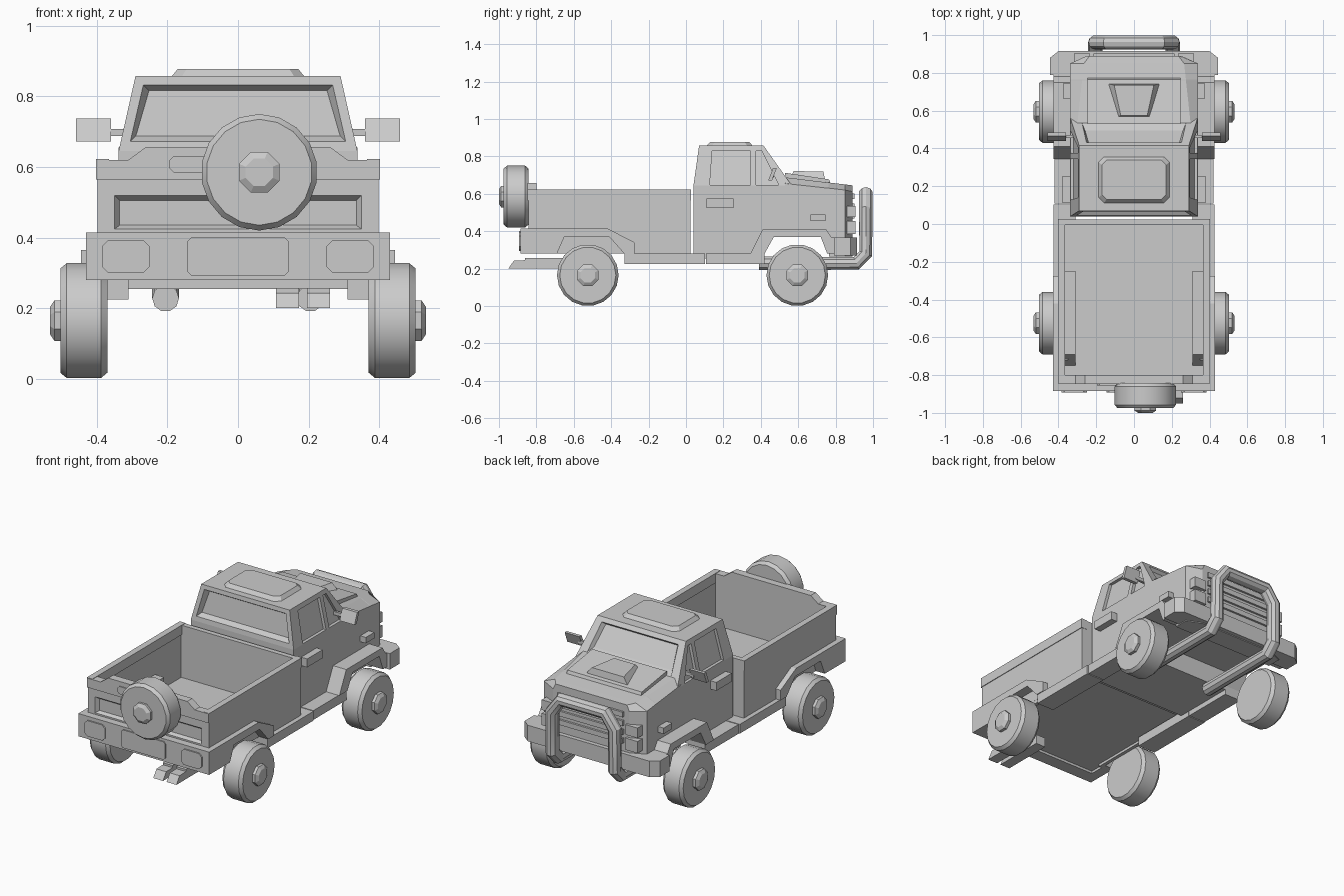
import bpy, bmesh
from math import sin, cos, pi
from mathutils import Vector, Matrix

if "Cube" in bpy.data.objects:
    bpy.data.objects.remove(bpy.data.objects["Cube"])


def finish(name, bm):
    bmesh.ops.recalc_face_normals(bm, faces=bm.faces)
    me = bpy.data.meshes.new(name)
    bm.to_mesh(me)
    bm.free()
    ob = bpy.data.objects.new(name, me)
    bpy.context.collection.objects.link(ob)
    return ob


def loft(name, *rings):
    """Closed solid through rings with equal point counts."""
    bm = bmesh.new()
    vs = [[bm.verts.new(p) for p in r] for r in rings]
    n = len(vs[0])
    for a, b in zip(vs, vs[1:]):
        for i in range(n):
            j = (i + 1) % n
            bm.faces.new((a[i], a[j], b[j], b[i]))
    bm.faces.new(vs[0][::-1])
    bm.faces.new(vs[-1])
    return finish(name, bm)


def box(name, x, y, z):
    pts = [(x[0], y[0]), (x[1], y[0]), (x[1], y[1]), (x[0], y[1])]
    return loft(name, *[[(a, b, c) for a, b in pts] for c in z])


def side(name, pts, x0, x1):
    """Extrude a (y, z) profile between two x values or x(y, z) functions."""
    f = lambda v: v if callable(v) else (lambda y, z: v)
    return loft(name, *[[(f(v)(y, z), y, z) for y, z in pts] for v in (x0, x1)])


def front(name, pts, y0, y1):
    """Extrude an (x, z) profile between two y values."""
    return loft(name, *[[(x, y, z) for x, z in pts] for y in (y0, y1)])


def panel(name, x, z, c, y0, y1):
    """Rectangle with clipped corners, facing along y."""
    (a, b), (d, e) = x, z
    return front(name, [(a + c, d), (b - c, d), (b, d + c), (b, e - c), (b - c, e),
                        (a + c, e), (a, e - c), (a, d + c)], y0, y1)


def both(ob):
    """Mirror a part across x = 0."""
    m = ob.modifiers.new("mirror", 'MIRROR')
    m.use_axis = (True, False, False)
    return ob


def smooth(ob):
    bpy.ops.object.select_all(action='DESELECT')
    bpy.context.view_layer.objects.active = ob
    ob.select_set(True)
    bpy.ops.object.shade_smooth_by_angle(angle=0.5)
    return ob


def cut(ob, cutter):
    cutter.hide_render = True
    cutter.hide_viewport = True
    m = ob.modifiers.new("cut", 'BOOLEAN')
    m.operation = 'DIFFERENCE'
    m.solver = 'EXACT'
    m.object = cutter


def lathe(name, prof, n, at, rot):
    m = Matrix.Translation(at) @ rot
    off = pi / n
    return loft(name, *[[m @ Vector((r * cos(2 * pi * i / n + off), r * sin(2 * pi * i / n + off), h))
                         for i in range(n)] for r, h in prof])


# Wheels and spare wheel
TYRE = [(.15, 0), (.165, .018), (.165, .115), (.15, .133)]
HUB = [(.062, .13), (.062, .15), (.042, .162)]
TO_X, TO_BACK = Matrix.Rotation(pi / 2, 4, 'Y'), Matrix.Rotation(pi / 2, 4, 'X')
for tag, y in (("rear", -.525), ("front", .595)):
    both(smooth(lathe(f"{tag}_wheel", TYRE, 18, (.37, y, .165), TO_X)))
    both(lathe(f"{tag}_hub", HUB, 8, (.37, y, .165), TO_X))
smooth(lathe("spare_wheel", TYRE, 18, (.06, -.842, .585), TO_BACK))
lathe("spare_hub", HUB, 8, (.06, -.838, .585), TO_BACK)

# Cargo bed
ARCH = [(-.69, .28), (-.65, .37), (-.41, .37), (-.33, .28)]
both(side("bed_side", [(-.842, .28)] + ARCH + [(.025, .28), (.025, .565), (-.842, .565)], .37, .398))
both(box("bed_rail", (.365, .402), (-.845, .027), (.565, .622)))
box("bed_front_wall", (-.37, .37), (-.005, .025), (.28, .62))
box("bed_floor", (-.37, .37), (-.84, .02), (.295, .31))
both(side("wheel_well", [(-.755, .30), (-.69, .42), (-.25, .42), (-.25, .30)], .31, .372))
both(side("wheel_well_skirt", [(-.72, .28), (-.72, .38), (-.30, .38), (-.30, .28)], .35, .371))

# Tailgate with recess and raised centre
tailgate = box("tailgate", (-.37, .37), (-.842, -.805), (.28, .62))
front("tailgate_cap", [(-.40, .565), (.40, .565), (.40, .62), (.31, .62), (.26, .657),
                       (-.26, .657), (-.31, .62), (-.40, .62)], -.848, -.80)
cut(tailgate, loft("tailgate_recess_cutter",
                   [(x, -.85, z) for x, z in ((-.355, .42), (.355, .42), (.355, .525), (-.355, .525))],
                   [(x, -.822, z) for x, z in ((-.335, .435), (.335, .435), (.335, .505), (-.335, .505))]))
panel("tailgate_handle", (-.195, -.08), (.585, .63), .012, -.854, -.84)

# Rear bumper, lamps and number plate blank
box("rear_bumper", (-.43, .43), (-.885, -.835), (.28, .415))
both(panel("tail_lamp", (.25, .385), (.30, .393), .018, -.893, -.88))
panel("plate_panel", (-.145, .145), (.293, .40), .012, -.892, -.88)

# Fender flares and sills
both(side("rear_flare", [(-.885, .28)] + ARCH + [(-.275, .28), (-.275, .34), (-.42, .415), (-.885, .415)],
          .37, .43))
both(side("front_flare", [(.345, .28), (.42, .28), (.47, .37), (.72, .37), (.755, .28), (.80, .28),
                          (.80, .365), (.78, .365), (.75, .41), (.41, .41)], .325, .425))
both(box("rear_sill", (.31, .425), (-.33, .102), (.225, .28)))
both(box("front_sill", (.31, .42), (.108, .42), (.225, .28)))

# Cab lower body
side("cab_body", [(.04, .255), (.42, .255), (.42, .37), (.53, .37), (.53, .645), (.04, .645)], -.338, .338)


def nose(y, w, zb, zs, wt, zt):
    return [(-w, y, zb), (w, y, zb), (w, y, zs), (wt, y, zt), (-wt, y, zt), (-w, y, zs)]


# Hood and nose with angled corners
loft("hood", nose(.53, .338, .37, .655, .30, .688), nose(.76, .338, .37, .63, .275, .66),
     nose(.765, .338, .265, .63, .275, .66), nose(.85, .338, .265, .62, .265, .65),
     nose(.89, .25, .265, .612, .235, .645))

# Greenhouse with sunken, bevelled windows
wid = lambda y, z: .338 - (z - .645) * .225
back = lambda z: .04 + (z - .64) * .14
shield = lambda z: .558 - (z - .655) * .70
cab = side("cab_top", [(.04, .645), (.558, .645), (.558, .655), (.415, .857), (.07, .857)],
           lambda y, z: -wid(y, z), wid)


def window(name, w0, w1, z0, z1, plane, out):
    """Tapered cutter for a window in a sloping end face."""
    rings = []
    for inset, d in ((0, .03), (0, 0), (.016, -.028)):
        q = [(-w0 + inset, z0 + inset), (w0 - inset, z0 + inset),
             (w1 - inset, z1 - inset), (-w1 + inset, z1 - inset)]
        rings.append([(x, plane(z) + out * d, z) for x, z in q])
    return loft(name, *rings)


cut(cab, window("rear_window_cutter", .305, .268, .672, .832, back, -1))
cut(cab, window("windshield_cutter", .275, .252, .69, .835, shield, 1))
for tag, pts in (("door", [(.127, .648), (.345, .648), (.345, .83), (.14, .83)]),
                 ("quarter", [(.375, .648), (.495, .648), (.405, .83), (.375, .83)])):
    for s in (-1, 1):
        cut(cab, side(f"{tag}_window_cutter", pts,
                      lambda y, z: s * (wid(y, z) - .018), lambda y, z: s * (wid(y, z) + .05)))


def clipped(a, y0, y1, c, z):
    return [(-a + c, y0, z), (a - c, y0, z), (a, y0 + c, z), (a, y1 - c, z),
            (a - c, y1, z), (-a + c, y1, z), (-a, y1 - c, z), (-a, y0 + c, z)]


# Roof hatch
loft("roof_hatch", clipped(.193, .105, .362, .03, .85), clipped(.17, .13, .338, .025, .878))

# Hood bulge and scoop
side("hood_bulge", [(.53, .66), (.78, .64), (.765, .677), (.53, .712)], -.245, .245)
loft("hood_scoop", [(-.10, .56, .68), (.10, .56, .68), (.15, .745, .66), (-.15, .745, .66)],
     [(-.07, .575, .722), (.07, .575, .722), (.105, .735, .718), (-.105, .735, .718)])

# Grille and lamps
for i in range(4):
    z = .415 + i * .052
    box(f"grille_slat_{i}", (-.215, .215), (.88, .902), (z, z + .03))
for tag, z in (("upper", (.475, .535)), ("lower", (.385, .455))):
    both(box(f"headlamp_{tag}", (.235, .315), (.86, .905), z))

# Front bumper
plan = [(.445, .79), (.445, .88), (.40, .915)]
plan += [(-x, y) for x, y in reversed(plan)]
loft("front_bumper", *[[(x, y, z) for x, y in plan] for z in (.27, .365)])

# Tubular guard
half_bar = [(.205, .39, .228), (.205, .91, .228), (.205, .961, .28), (.205, .961, .52), (.145, .961, .602)]
path = half_bar + [(-x, y, z) for x, y, z in reversed(half_bar)]
cu = bpy.data.curves.new("front_guard", 'CURVE')
cu.dimensions = '3D'
cu.fill_mode = 'FULL'
cu.bevel_depth = .038
cu.bevel_resolution = 3
cu.use_fill_caps = True
sp = cu.splines.new('POLY')
sp.points.add(len(path) - 1)
for p, c in zip(sp.points, path):
    p.co = (*c, 1)
guard = bpy.data.objects.new("front_guard", cu)
bpy.context.collection.objects.link(guard)
bpy.ops.object.select_all(action='DESELECT')
bpy.context.view_layer.objects.active = guard
guard.select_set(True)
bpy.ops.object.convert(target='MESH')
smooth(bpy.context.view_layer.objects.active)

# Side handles, markers and mirrors
both(box("door_handle", (.33, .378), (.11, .255), (.525, .575)))
both(box("side_marker", (.33, .375), (.665, .745), (.455, .49)))
both(box("mirror_arm", (.31, .38), (.455, .47), (.688, .708)))
both(side("mirror", [(.44, .672), (.46, .672), (.485, .737), (.465, .737)], .36, .458))

# Twin exhausts
for i, x in enumerate((.14, .228)):
    side(f"exhaust_{i}", [(-.95, .20), (-.64, .20), (-.64, .257), (-.86, .257), (-.86, .245), (-.92, .243)],
         x - .032, x + .032)
